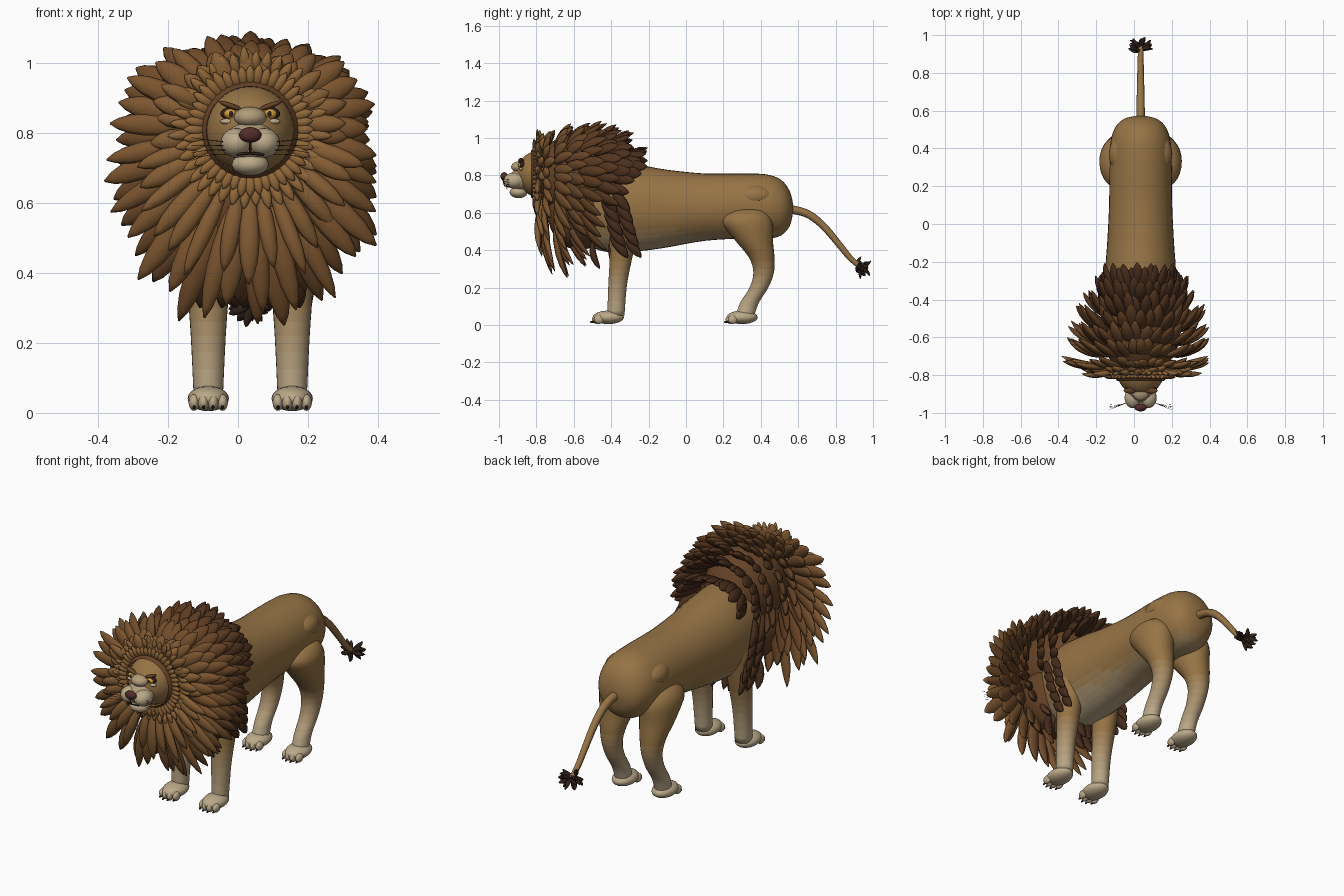
import bpy, bmesh, random
from math import sin, cos, pi, radians
from mathutils import Vector, Matrix

if "Cube" in bpy.data.objects:
    bpy.data.objects.remove(bpy.data.objects["Cube"])

random.seed(4)
CX = 0.035          # the animal's own centre line
SIDES = (("left", -1), ("right", 1))


def mat(name, c):
    m = bpy.data.materials.new(name)
    m.diffuse_color = (*c, 1)
    m.use_nodes = True
    m.node_tree.nodes["Principled BSDF"].inputs["Base Color"].default_value = m.diffuse_color
    return m


TAN, CREAM = (.31, .175, .06), (.50, .40, .25)
coat = [mat(f"coat_{i}", [a + (b - a) * i / 7 for a, b in zip(TAN, CREAM)]) for i in range(8)]
cream = coat[7]
DARK = mat("dark", (.03, .015, .01))
NOSE = mat("nose_skin", (.09, .025, .025))
AMBER = mat("amber", (.65, .33, .03))
RIM = mat("rim_brown", (.13, .055, .02))


def finish(bm, name, mats):
    bmesh.ops.recalc_face_normals(bm, faces=bm.faces)
    for f in bm.faces:
        f.smooth = True
    me = bpy.data.meshes.new(name)
    bm.to_mesh(me)
    bm.free()
    for m in mats:
        me.materials.append(m)
    ob = bpy.data.objects.new(name, me)
    bpy.context.collection.objects.link(ob)
    return ob


def ball(name, c, r, m, rot=0.0, seg=24):
    bm = bmesh.new()
    M = Matrix.Translation((CX + c[0], c[1], c[2])) @ Matrix.Rotation(rot, 4, 'Y') @ Matrix.Diagonal((*r, 1))
    bmesh.ops.create_uvsphere(bm, u_segments=seg, v_segments=seg // 2 + 2, radius=1, matrix=M)
    return finish(bm, name, [m])


def spline(a, b, c, d, t):
    return [.5 * (2 * q + (r - p) * t + (2 * p - 5 * q + 4 * r - s) * t * t + (3 * q - p - 3 * r + s) * t ** 3)
            for p, q, r, s in zip(a, b, c, d)]


def loft(name, secs, axis, light, n=28, sub=4):
    """Skin through ellipses (x, y, z, ra, rb); light = (z of tan, z of cream)."""
    bm, rings, pts = bmesh.new(), [], []
    for i in range(len(secs) - 1):
        a, d = secs[max(i - 1, 0)], secs[min(i + 2, len(secs) - 1)]
        pts += [spline(a, secs[i], secs[i + 1], d, k / sub) for k in range(sub)]
    for x, y, z, ra, rb in pts + [secs[-1]]:
        ring = []
        for k in range(n):
            u, v = ra * cos(2 * pi * k / n), rb * sin(2 * pi * k / n)
            ring.append(bm.verts.new((CX + x + u, y, z + v) if axis == 'y' else (CX + x + u, y + v, z)))
        rings.append(ring)
    for r, s in zip(rings, rings[1:]):
        for k in range(n):
            bm.faces.new((r[k], r[k - 1], s[k - 1], s[k]))
    bm.faces.new(rings[0])
    bm.faces.new(rings[-1])
    for f in bm.faces:
        t = (f.calc_center_median().z - light[0]) / (light[1] - light[0])
        f.material_index = max(0, min(7, int(t * 8)))
    return finish(bm, name, coat)


def tube(name, pts, r0, r1, m):
    cu = bpy.data.curves.new(name, 'CURVE')
    cu.dimensions, cu.bevel_depth, cu.bevel_resolution, cu.use_fill_caps = '3D', 1, 2, True
    sp = cu.splines.new('NURBS')
    sp.points.add(len(pts) - 1)
    sp.use_endpoint_u, sp.order_u = True, 3
    for i, p in enumerate(pts):
        sp.points[i].co = (CX + p[0], p[1], p[2], 1)
        sp.points[i].radius = r0 + (r1 - r0) * i / (len(pts) - 1)
    cu.materials.append(m)
    ob = bpy.data.objects.new(name, cu)
    bpy.context.collection.objects.link(ob)


PROFILE = ((0, .35), (.14, .7), (.33, .95), (.55, 1), (.75, .84), (.9, .5), (1, .08))


def tuft(bm, p0, p1, side, out, w, th, bend=.1):
    """One flattened, pointed lock of hair from p0 to p1."""
    d = p1 - p0
    nrm = d.cross(side).normalized()
    if nrm.dot(out) < 0:
        nrm = -nrm
    side = nrm.cross(d).normalized()
    rings = []
    for u, r in PROFILE:
        c = p0 + d * u + nrm * (d.length * bend * 4 * u * (1 - u))
        rings.append([bm.verts.new(c + side * (w * r * cos(k * pi / 4)) + nrm * (th * r * sin(k * pi / 4))) for k in range(8)])
    for r, s in zip(rings, rings[1:]):
        for k in range(8):
            bm.faces.new((r[k], r[k - 1], s[k - 1], s[k]))
    bm.faces.new(rings[0])
    bm.faces.new(rings[-1])


# Trunk
trunk = [(-.62, .74, .52, .08), (-.55, .84, .44, .15), (-.42, .87, .39, .185), (-.25, .855, .395, .187),
         (-.1, .83, .415, .177), (.1, .81, .45, .167), (.3, .81, .462, .165), (.43, .805, .46, .16),
         (.51, .775, .48, .135), (.555, .715, .53, .09), (.572, .65, .6, .03)]
loft("trunk", [(0, y, (t + b) / 2, h, (t - b) / 2) for y, t, b, h in trunk], 'y', (.53, .38), 36)

# Legs, hips and paws
for s, sx in SIDES:
    o = .12 * sx
    loft(f"front_leg_{s}", [(o, -.32, .64, .05, .06), (o, -.33, .55, .068, .08), (o, -.345, .38, .061, .062),
                            (o, -.365, .22, .05, .05), (o, -.375, .05, .042, .046)], 'z', (.38, .05))
    loft(f"hind_leg_{s}", [(o, .34, .622, .025, .05), (o, .33, .605, .07, .1), (o, .327, .55, .098, .136),
                           (o, .365, .45, .087, .1), (o, .405, .36, .066, .068), (o, .415, .28, .052, .055),
                           (o, .39, .2, .046, .05), (o, .34, .12, .042, .05), (o, .315, .05, .042, .05)], 'z', (.38, .05))
    ball(f"hip_{s}", (.1 * sx, .37, .69), (.068, .1, .06), coat[0])
    for part, y in (("front", -.415), ("hind", .3)):
        ball(f"{part}_paw_{s}", (o, y, .041), (.059, .083, .036), cream)
        for i in range(4):
            tx = o + (i - 1.5) * .027
            ty = y - .068 + .012 * abs(i - 1.5)
            ball(f"{part}_toe_{s}_{i}", (tx, ty, .03), (.016, .027, .024), cream, 0, 14)
            ball(f"{part}_claw_{s}_{i}", (tx, ty - .024, .016), (.004, .012, .006), DARK, 0, 8)

# Tail with end tuft
tube("tail", [(0, .53, .62), (0, .62, .615), (0, .72, .55), (0, .82, .43), (0, .89, .34), (0, .95, .3)], .024, .013, coat[0])
bm = bmesh.new()
for i in range(18):
    a = i * 2.4
    d = Vector((cos(a) * .9, .15 + .45 * (i % 3) / 2, sin(a) * .5 - .1)).normalized()
    p = Vector((CX, .915 + .01 * (i % 3), .31))
    tuft(bm, p, p + d * .068, Vector((-sin(a), 0, cos(a))), d, .013, .009)
finish(bm, "tail_tuft", [DARK])

# Head
ball("head", (0, -.77, .808), (.127, .14, .127), coat[0], 0, 36)
ball("muzzle_bridge", (0, -.89, .845), (.047, .045, .03), coat[5])
ball("muzzle_base", (0, -.885, .775), (.075, .065, .058), coat[5])
ball("chin", (0, -.895, .71), (.053, .048, .032), cream)
ball("nose", (0, -.972, .795), (.032, .02, .022), NOSE)
tube("mouth_groove", [(0, -.978, .775), (0, -.976, .76), (0, -.968, .742)], .003, .003, DARK)
tube("mouth_line", [(-.038, -.952, .738), (0, -.972, .746), (.038, -.952, .738)], .004, .004, DARK)
for s, sx in SIDES:
    ball(f"muzzle_pad_{s}", (.04 * sx, -.92, .772), (.045, .055, .042), cream)
    ball(f"eye_socket_{s}", (.058 * sx, -.875, .856), (.027, .016, .018), DARK)
    ball(f"eye_{s}", (.057 * sx, -.882, .855), (.019, .015, .014), AMBER)
    ball(f"pupil_{s}", (.055 * sx, -.894, .855), (.007, .005, .008), DARK, 0, 12)
    ball(f"cheek_mark_{s}", (.062 * sx, -.878, .833), (.024, .014, .009), cream)
    ball(f"brow_{s}", (.056 * sx, -.882, .878), (.036, .015, .008), RIM, -.35 * sx)
    for i in range(4):
        z = .775 - .012 * i
        tube(f"whisker_{s}_{i}", [(.07 * sx, -.945, z), (.12 * sx, -.965, z + .004),
                                  (.168 * sx, -.985 + .01 * i, z + .012 - .01 * i)], .0013, .0006, DARK)
bm = bmesh.new()
bmesh.ops.create_cone(bm, segments=40, radius1=.16, radius2=.125, depth=.05,
                      matrix=Matrix.Translation((CX, -.805, .808)) @ Matrix.Rotation(pi / 2, 4, 'X'))
finish(bm, "face_rim", [RIM])

# Hidden cores under the hair
ball("mane_core", (0, -.58, .8), (.2, .24, .22), RIM)
ball("chest_core", (0, -.57, .6), (.2, .17, .2), RIM)

# Short ring of locks round the face
bm = bmesh.new()
for ring, (r0, r1, y0, y1, n) in enumerate(((.118, .19, -.79, -.812, 44), (.15, .232, -.765, -.795, 40))):
    for i in range(n):
        a = 2 * pi * (i + ring * .5) / n
        e = Vector((cos(a), 0, sin(a)))
        c = Vector((CX, 0, .81))
        rr = r1 * random.uniform(.94, 1.03)
        tuft(bm, c + e * r0 + Vector((0, y0, 0)), c + e * rr + Vector((0, y1, 0)),
             Vector((-sin(a), 0, cos(a))), Vector((0, -1, 0)), .0155, .011)
finish(bm, "mane_face_ring", [mat("mane_light", (.28, .135, .04))])


def reach(a, top, side, low):
    s = sin(a)
    return side + (top - side) * s ** 3 if s > 0 else side + (low - side) * -s


# Main mane: root y, tip y, root reach, tip reach (top, side, low), locks, arc, half width, colour
layers = [
    (-.775, -.775, (.13, .15, .17), (.235, .29, .42), 32, (-90, 270), .028, (.235, .11, .034)),
    (-.75, -.72, (.14, .17, .22), (.24, .37, .53), 32, (-90, 270), .032, (.20, .09, .028)),
    (-.70, -.62, (.15, .19, .26), (.26, .37, .54), 32, (-90, 270), .034, (.165, .072, .023)),
    (-.64, -.53, (.16, .2, .26), (.28, .35, .48), 30, (-90, 270), .034, (.135, .056, .019)),
    (-.57, -.44, (.17, .2, .26), (.285, .33, .45), 26, (-65, 245), .034, (.105, .043, .015)),
    (-.49, -.36, (.17, .19, .2), (.27, .29, .34), 20, (-30, 210), .034, (.085, .034, .013)),
    (-.42, -.29, (.14, .17, .18), (.235, .25, .26), 18, (-15, 195), .034, (.07, .028, .012)),
    (-.36, -.22, (.08, .14, .15), (.15, .20, .2), 14, (0, 180), .034, (.06, .024, .011)),
]
for li, (y0, y1, ra, rb, n, arc, w, col) in enumerate(layers):
    bm = bmesh.new()
    for i in range(n):
        a = radians(arc[0] + (arc[1] - arc[0]) * (i + .5 * (li % 2)) / n) + random.uniform(-.05, .05)
        e = Vector((cos(a), 0, sin(a)))
        r1 = reach(a, *rb) * random.uniform(.9, 1.04) * (1.06 if cos(a) < -.3 and li < 3 else 1)
        p0 = Vector((CX, y0, .8)) + e * reach(a, *ra)
        p1 = Vector((CX, y1 + random.uniform(-.02, .02), .8 - .02 * abs(cos(a)))) + e * r1
        p1.x = max(-.4, min(.395, p1.x))
        tuft(bm, p0, p1, Vector((-sin(a), 0, cos(a))), e * .7 + Vector((0, -.6, 0)),
             w * random.uniform(.85, 1.1), .017, .06)
    finish(bm, f"mane_layer_{li}", [mat(f"mane_{li}", col)])

# Dark locks lying over the shoulders and under the chest
bm = bmesh.new()
for sx in (-1, 1):
    for i in range(5):
        for j in range(2):
            p = Vector((CX + sx * (.175 - .012 * max(i - 2, 0)), -.46 + .07 * j + .015 * i, .72 - .06 * i))
            tuft(bm, p, p + Vector((sx * .035, .09, -.12)), Vector((0, .8, .6)), Vector((sx, 0, 0)), .027, .017)
for i in range(10):
    p = Vector((CX + (i % 5 - 2) * .06, -.5 + .1 * (i // 5), .45))
    tuft(bm, p, p + Vector((random.uniform(-.03, .03), .04, -.15)), Vector((1, 0, 0)), Vector((0, -1, 0)), .028, .018)
finish(bm, "mane_shoulder_locks", [mat("mane_dark", (.06, .024, .011))])
